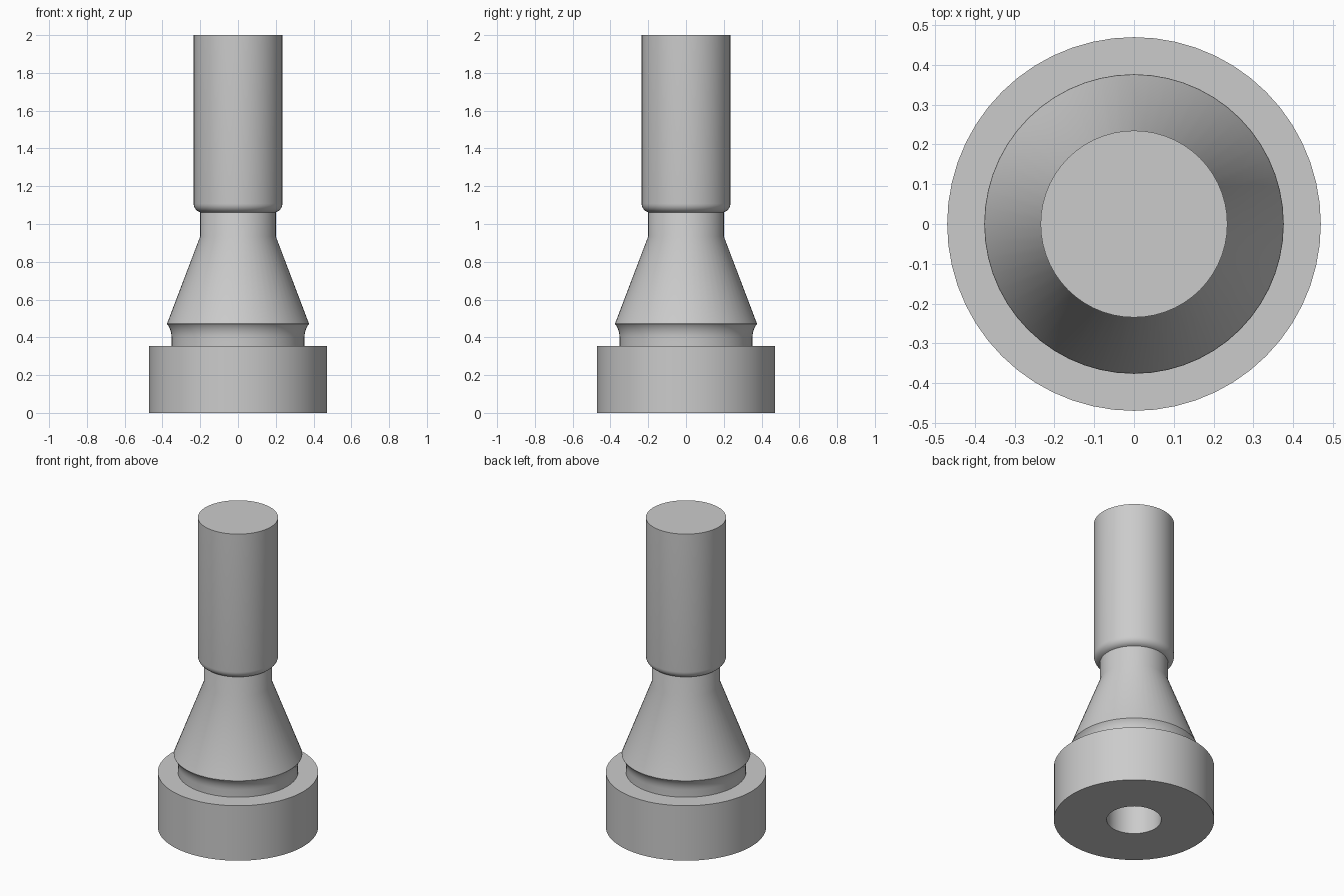
import bpy, bmesh
from math import pi, sin, cos, radians

cube = bpy.data.objects.get("Cube")
if cube:
    bpy.data.objects.remove(cube, do_unlink=True)

SIDES = 56

grey = bpy.data.materials.new("plain grey")
grey.use_nodes = True
colour = (0.6, 0.6, 0.6, 1)
grey.diffuse_color = colour
grey.node_tree.nodes["Principled BSDF"].inputs["Base Color"].default_value = colour


def arc(cx, cz, rx, rz, start, end, steps=6):
    """Points of an elliptical arc in the (radius, height) plane."""
    angles = [radians(start + (end - start) * i / steps) for i in range(steps + 1)]
    return [(cx + rx * cos(a), cz + rz * sin(a)) for a in angles]


def lathe(name, profile):
    """Spin a (radius, height) profile about z; radius 0 closes the ends."""
    bm = bmesh.new()
    verts = [bm.verts.new((r, 0, z)) for r, z in profile]
    edges = [bm.edges.new(pair) for pair in zip(verts, verts[1:])]
    bmesh.ops.spin(bm, geom=verts + edges, axis=(0, 0, 1), cent=(0, 0, 0),
                   angle=2 * pi, steps=SIDES, use_merge=True)
    bmesh.ops.remove_doubles(bm, verts=bm.verts, dist=1e-5)
    bmesh.ops.recalc_face_normals(bm, faces=bm.faces)
    mesh = bpy.data.meshes.new(name)
    bm.to_mesh(mesh)
    bm.free()
    mesh.materials.append(grey)
    obj = bpy.data.objects.new(name, mesh)
    bpy.context.collection.objects.link(obj)
    bpy.ops.object.select_all(action="DESELECT")
    obj.select_set(True)
    bpy.context.view_layer.objects.active = obj
    bpy.ops.object.shade_smooth_by_angle(angle=radians(25))
    return obj


# One turned solid: blind hole, base, grooved collar, cone, neck and shank
hole = [(0, 0.35), (0.16, 0.35), (0.16, 0)]
base = [(0.47, 0), (0.47, 0.355)]
collar = [(0.352, 0.355)] + arc(0.427, 0.40, 0.075, 0.0965, 180, 132)
cone = [(0.376, 0.472), (0.2, 0.935)]
neck = [(0.2, 1.06)]
shank = arc(0.187, 1.108, 0.048, 0.048, -75, 0) + [(0.235, 2), (0, 2)]
lathe("turned_pin", hole + base + collar + cone + neck + shank)
